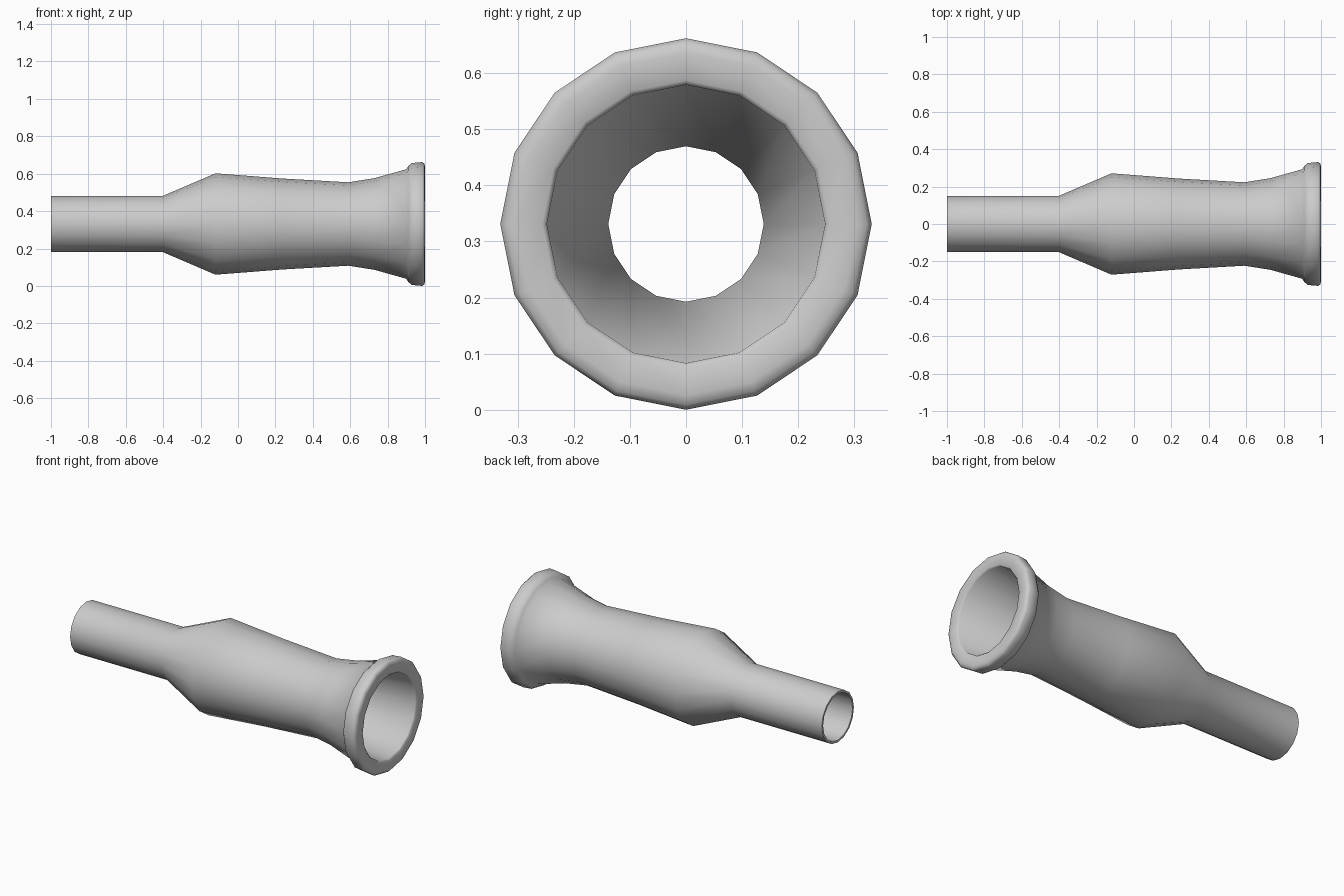
import bpy, bmesh, math

if "Cube" in bpy.data.objects:
    bpy.data.objects.remove(bpy.data.objects["Cube"])

SIDES = 16
R = 0.331  # largest radius, also the height of the axis

# Closed wall profile (x, radius): outside from tail to mouth, then back inside
PROFILE = [
    (-1.0, 0.151), (-0.4, 0.151), (-0.12, 0.271), (0.24, 0.243), (0.59, 0.223),
    (0.73, 0.245), (0.90, 0.293), (0.91, 0.31), (0.93, 0.326), (0.985, R),
    (0.997, 0.322), (1.0, 0.305), (1.0, 0.256), (0.993, 0.248),
    (-0.4, 0.1385), (-1.0, 0.1385),
]


def lathe_x(name, profile):
    bm = bmesh.new()
    rings = []
    for x, r in profile:
        rings.append([bm.verts.new((x, r * math.sin(a), R + r * math.cos(a)))
                      for a in (2 * math.pi * i / SIDES for i in range(SIDES))])
    for k, ring in enumerate(rings):
        nxt = rings[(k + 1) % len(rings)]
        for i in range(SIDES):
            j = (i + 1) % SIDES
            bm.faces.new((ring[i], nxt[i], nxt[j], ring[j]))
    bmesh.ops.recalc_face_normals(bm, faces=bm.faces)
    me = bpy.data.meshes.new(name)
    bm.to_mesh(me)
    bm.free()
    ob = bpy.data.objects.new(name, me)
    bpy.context.collection.objects.link(ob)
    return ob


# Hollow flared nozzle with a rolled lip
nozzle = lathe_x("flared_nozzle", PROFILE)
bpy.context.view_layer.objects.active = nozzle
nozzle.select_set(True)
bpy.ops.object.shade_smooth_by_angle(angle=math.radians(50))
